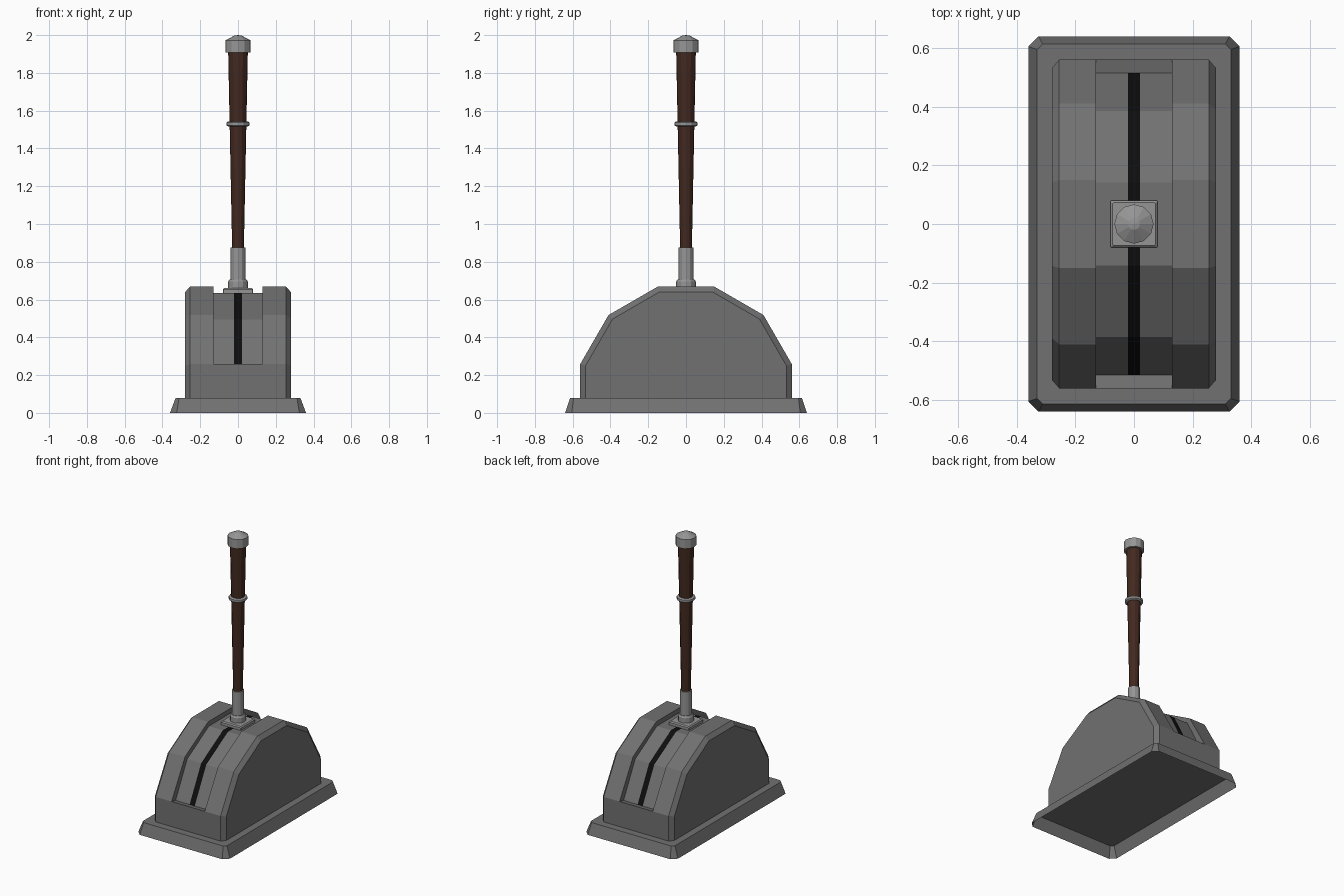
import bpy, bmesh, math

if "Cube" in bpy.data.objects:
    bpy.data.objects.remove(bpy.data.objects["Cube"])


def material(name, rgb):
    m = bpy.data.materials.new(name)
    m.diffuse_color = (*rgb, 1)
    m.use_nodes = True
    m.node_tree.nodes["Principled BSDF"].inputs["Base Color"].default_value = m.diffuse_color
    return m


STONE = material("dark_grey", (0.165, 0.165, 0.165))
METAL = material("light_metal", (0.30, 0.30, 0.30))
WOOD = material("dark_wood", (0.055, 0.022, 0.014))
BLACK = material("slot_black", (0.004, 0.004, 0.004))


def finish(name, bm, *mats):
    bmesh.ops.remove_doubles(bm, verts=bm.verts, dist=1e-5)
    bmesh.ops.recalc_face_normals(bm, faces=bm.faces)
    me = bpy.data.meshes.new(name)
    bm.to_mesh(me)
    bm.free()
    for m in mats:
        me.materials.append(m)
    ob = bpy.data.objects.new(name, me)
    bpy.context.collection.objects.link(ob)
    return ob


def loft(name, rings, mat, bottom=True):
    """Closed rings of points joined bottom to top."""
    bm = bmesh.new()
    vs = [[bm.verts.new(p) for p in r] for r in rings]
    n = len(rings[0])
    for a, b in zip(vs, vs[1:]):
        for i in range(n):
            j = (i + 1) % n
            bm.faces.new((a[i], a[j], b[j], b[i]))
    bm.faces.new(vs[-1])
    if bottom:
        bm.faces.new(vs[0][::-1])
    return finish(name, bm, mat)


def cut_rect(x, y, c, z):
    return [(x - c, -y, z), (x, -y + c, z), (x, y - c, z), (x - c, y, z),
            (-x + c, y, z), (-x, y - c, z), (-x, -y + c, z), (-x + c, -y, z)]


def turned(name, profile, mat, n=12):
    """Faceted round part from (radius, height) pairs."""
    return loft(name, [[(r * math.cos(i * math.tau / n), r * math.sin(i * math.tau / n), z)
                        for i in range(n)] for r, z in profile], mat)


# Flared base skirt, open underneath
loft("base", [cut_rect(0.36, 0.64, 0.035, 0), cut_rect(0.33, 0.613, 0.018, 0.08)], STONE, bottom=False)


# Arched housing with a recessed channel and black slot
def half_arc(r, edge=None):
    return [(-r * math.cos(math.radians(a)), 0.108 + r * math.sin(math.radians(a))) for a in (15, 45, 75)]


def section(arc, side_y, shoulder_z):
    half = [(-side_y, 0.08), (-side_y, shoulder_z)] + arc
    return half + [(-y, z) for y, z in reversed(half)]


outer_arc, floor_arc, rim_arc = half_arc(0.58), half_arc(0.545), half_arc(0.55)
floor_arc[0] = (-0.515, 0.249)
oy, oz = -outer_arc[0][0], outer_arc[0][1]
outer = section(outer_arc, oy, oz)
floor = section(floor_arc, oy, oz)
rim = section(rim_arc, -rim_arc[0][0], rim_arc[0][1])
columns = [(-0.28, rim), (-0.255, outer), (-0.13, outer), (-0.13, floor), (-0.02, floor),
           (0.02, floor), (0.13, floor), (0.13, outer), (0.255, outer), (0.28, rim)]
bm = bmesh.new()
rows = [[bm.verts.new((x, y, z)) for y, z in sec] for x, sec in columns]
for k, (a, b) in enumerate(zip(rows, rows[1:])):
    for i in range(len(a) - 1):
        f = bm.faces.new((a[i], b[i], b[i + 1], a[i + 1]))
        if k == 4 and 2 <= i <= len(a) - 4:
            f.material_index = 1
bm.faces.new([r[0] for r in rows] + [r[-1] for r in reversed(rows)])
bmesh.ops.remove_doubles(bm, verts=bm.verts, dist=1e-5)
for x in (-0.28, 0.28):
    side = sorted((v for v in bm.verts if abs(v.co.x - x) < 1e-4),
                  key=lambda v: math.atan2(v.co.z - 0.1, v.co.y))
    bm.faces.new(side)
finish("housing", bm, STONE, BLACK)

# Lever foot plate and metal collar
loft("slide_plate", [cut_rect(0.08, 0.08, 0.003, 0.635), cut_rect(0.08, 0.08, 0.003, 0.653),
                     cut_rect(0.073, 0.073, 0.003, 0.66)], METAL)
turned("collar", [(0.052, 0.655), (0.052, 0.695), (0.045, 0.707)], METAL)
turned("lower_rod", [(0.04, 0.70), (0.04, 0.875)], METAL)

# Wooden grip with ring and end cap
turned("grip", [(0.031, 0.87), (0.052, 1.91)], WOOD)
turned("grip_ring", [(0.052, 1.517), (0.06, 1.522), (0.06, 1.538), (0.052, 1.543)], METAL)
turned("end_cap", [(0.067, 1.907), (0.067, 1.972), (0.02, 1.997), (0.001, 2.0)], METAL)
